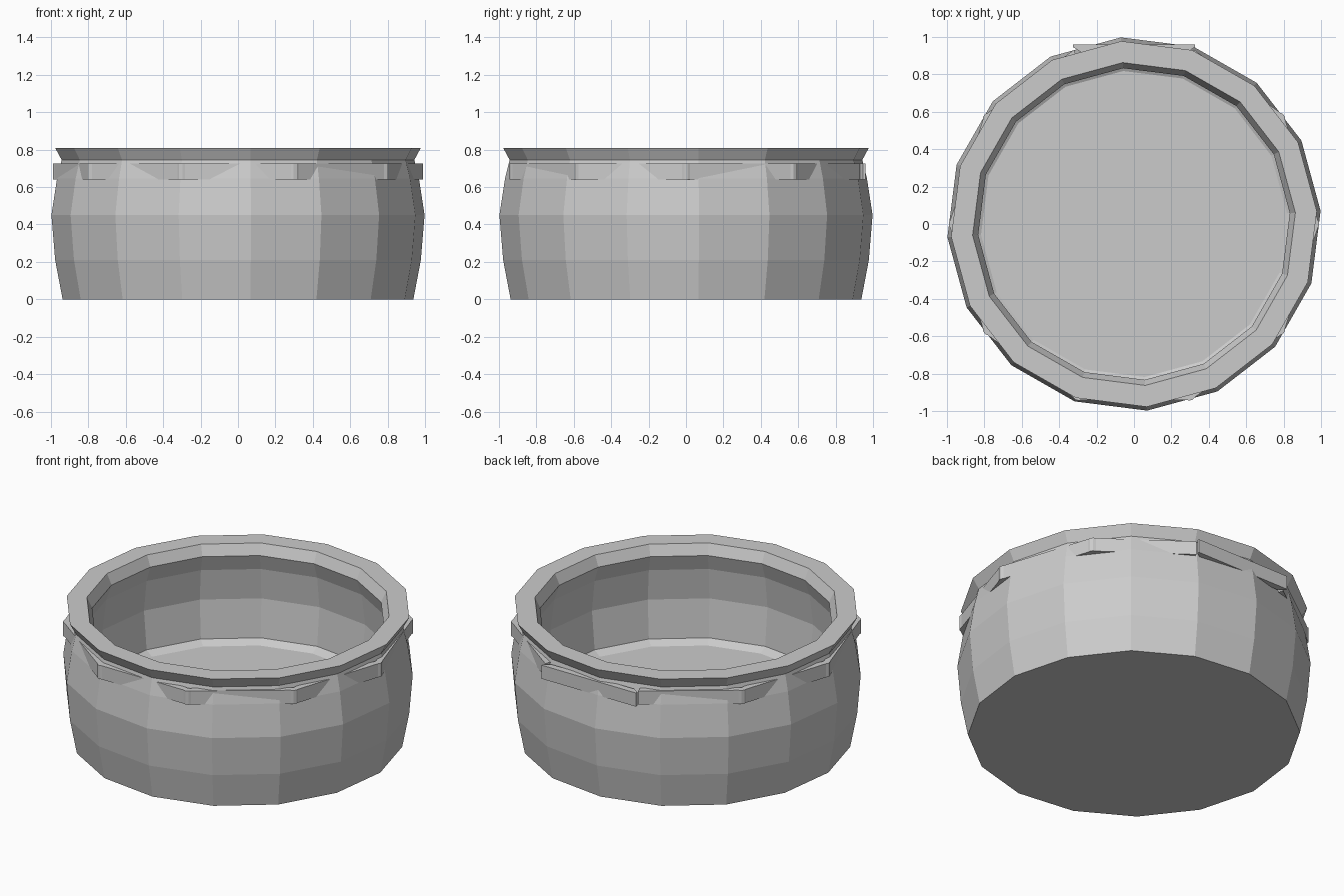
import bpy, bmesh, math

if "Cube" in bpy.data.objects:
    bpy.data.objects.remove(bpy.data.objects["Cube"])

grey = bpy.data.materials.new("plain grey")
grey.diffuse_color = (0.6, 0.6, 0.6, 1)
grey.use_nodes = True
grey.node_tree.nodes["Principled BSDF"].inputs["Base Color"].default_value = grey.diffuse_color


def make_object(name, bm):
    bmesh.ops.recalc_face_normals(bm, faces=bm.faces)
    me = bpy.data.meshes.new(name)
    bm.to_mesh(me)
    bm.free()
    me.materials.append(grey)
    ob = bpy.data.objects.new(name, me)
    bpy.context.collection.objects.link(ob)
    return ob


def polar(r, deg, z):
    a = math.radians(deg)
    return (r * math.cos(a), r * math.sin(a), z)


# Bowl: closed outer and inner profile turned with 16 flat sides
PROFILE = [(0.94, 0), (0.98, 0.21), (1.0, 0.45), (0.97, 0.645), (0.945, 0.745),
           (0.98, 0.81), (0.865, 0.81), (0.835, 0.745), (0.87, 0.645),
           (0.895, 0.45), (0.87, 0.215), (0.82, 0.19)]
SIDES = 16
bm = bmesh.new()
rings = [[bm.verts.new(polar(r, 4 + 360 * i / SIDES, z)) for i in range(SIDES)]
         for r, z in PROFILE]
for low, high in zip(rings, rings[1:]):
    for i in range(SIDES):
        j = (i + 1) % SIDES
        bm.faces.new((low[i], low[j], high[j], high[i]))
bm.faces.new(rings[0])     # underside
bm.faces.new(rings[-1])    # floor
make_object("bowl", bm)

# Band: ten straight spans with clipped corners, open at the back span
Z0, Z1 = 0.64, 0.725
path = []
for k in range(10):
    corner = 108 + 36 * k
    if k == 0:
        path += [(0.985, corner + 1)]
    elif k == 9:
        path += [(0.985, corner - 1)]
    else:
        path += [(0.982, corner - 1.3), (0.99, corner - 0.5),
                 (0.99, corner + 0.5), (0.982, corner + 1.3)]
bm = bmesh.new()
sections = [[bm.verts.new(polar(r + dr, a, z))
             for dr, z in ((0, Z0), (0, Z1), (-0.04, Z1), (-0.04, Z0))]
            for r, a in path]
for s, t in zip(sections, sections[1:]):
    for i in range(4):
        j = (i + 1) % 4
        bm.faces.new((s[i], s[j], t[j], t[i]))
bm.faces.new(sections[0])
bm.faces.new(sections[-1])
make_object("band", bm)

# Back plate: straight span standing proud, with ends folded in to the band
bm = bmesh.new()
outline = [(-0.325, 0.96), (0.325, 0.96), (0.325, 0.945), (0.285, 0.92),
           (-0.285, 0.92), (-0.325, 0.945)]
base = bm.faces.new([bm.verts.new((x, y, Z0)) for x, y in outline])
top = bmesh.ops.extrude_face_region(bm, geom=[base])["geom"]
bmesh.ops.translate(bm, vec=(0, 0, Z1 - Z0),
                    verts=[v for v in top if isinstance(v, bmesh.types.BMVert)])
make_object("back_plate", bm)
